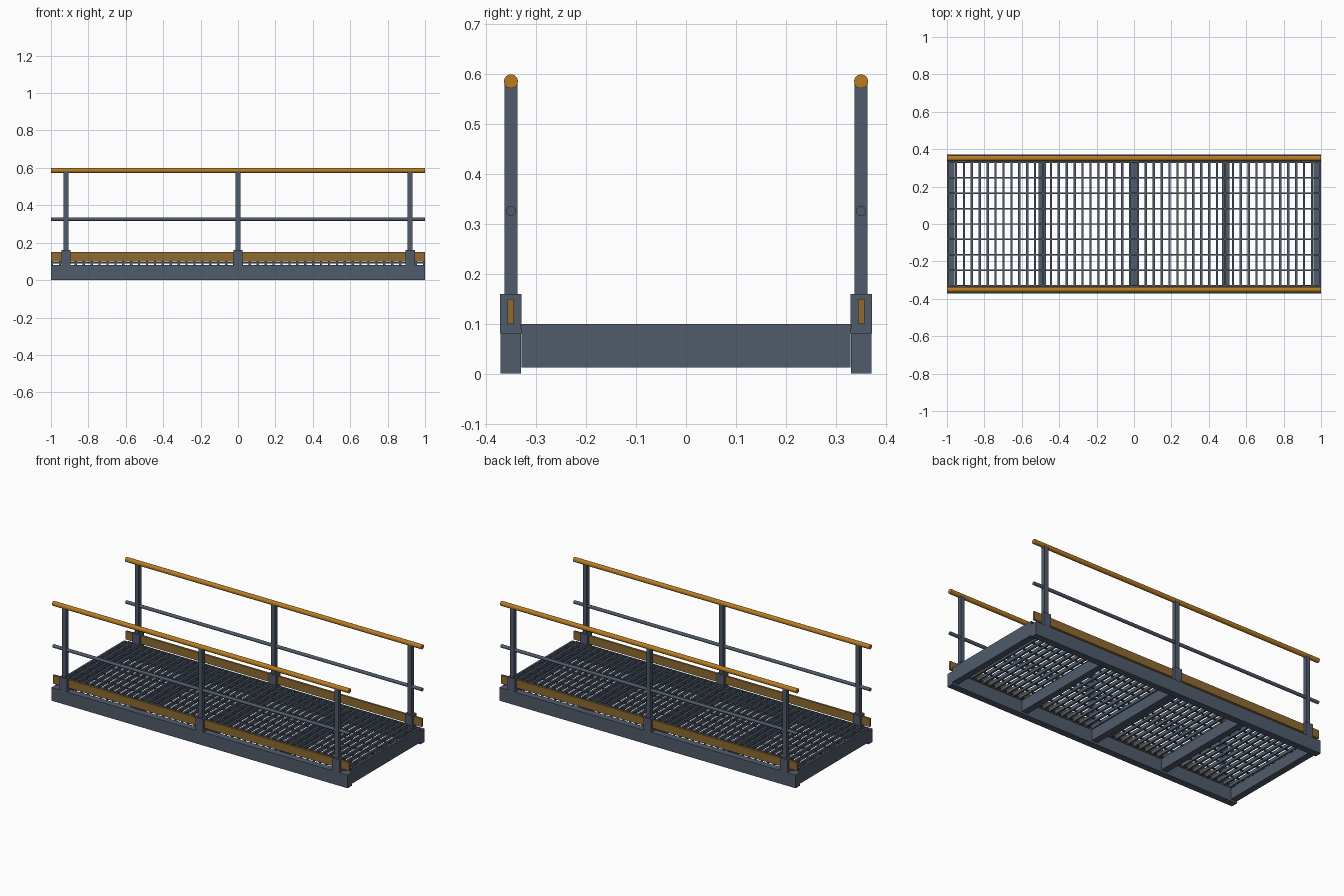
import bpy
import math

cube = bpy.data.objects.get("Cube")
if cube:
    bpy.data.objects.remove(cube, do_unlink=True)


def material(name, rgb):
    m = bpy.data.materials.new(name)
    m.use_nodes = True
    m.diffuse_color = (*rgb, 1)
    m.node_tree.nodes["Principled BSDF"].inputs["Base Color"].default_value = (*rgb, 1)
    return m


STEEL = material("blue grey steel", (0.08, 0.105, 0.148))
AMBER = material("amber handrail paint", (0.48, 0.2, 0.015))
OCHRE = material("ochre toe board paint", (0.27, 0.145, 0.032))


def box(name, x, y, z, mat):
    """Box from (min, max) ranges on each axis."""
    bpy.ops.mesh.primitive_cube_add(size=1, location=[sum(r) / 2 for r in (x, y, z)])
    ob = bpy.context.object
    ob.name = name
    ob.scale = [r[1] - r[0] for r in (x, y, z)]
    bpy.ops.object.transform_apply(location=False, rotation=False, scale=True)
    ob.data.materials.append(mat)
    return ob


def around(c, width):
    return (c - width / 2, c + width / 2)


def rail(name, y, z, radius, mat):
    """Round tube running the full length."""
    bpy.ops.mesh.primitive_cylinder_add(vertices=24, radius=radius, depth=2,
                                        location=(0, y, z), rotation=(0, math.pi / 2, 0))
    ob = bpy.context.object
    ob.name = name
    ob.data.materials.append(mat)
    bpy.ops.object.shade_smooth_by_angle(angle=math.radians(40))


def repeat(ob, axis, count, step):
    mod = ob.modifiers.new("repeat", 'ARRAY')
    mod.use_relative_offset = False
    mod.use_constant_offset = True
    offset = [0, 0, 0]
    offset[axis] = step
    mod.constant_offset_displace = offset
    mod.count = count


FULL = (-1, 1)
INNER = (-0.33, 0.33)

# Cross beams under the deck
for i in range(5):
    box(f"cross_beam_{i + 1}", around(-0.98 + 0.49 * i, 0.04), INNER, (0.012, 0.08), STEEL)

# Grating: bearing bars across the deck, thin rods along it
BARS, BAR_WIDTH = 48, 0.012
bars = box("grating_bars", (-1, -1 + BAR_WIDTH), INNER, (0.079, 0.1), STEEL)
repeat(bars, 0, BARS, (2 - BAR_WIDTH) / (BARS - 1))
rods = box("grating_rods", FULL, around(-0.329, 0.008), (0.09, 0.098), STEEL)
repeat(rods, 1, 9, 0.329 / 4)

# Stringer, toe board, posts and rails on each side
for side, s in (("right", -1), ("left", 1)):
    y = 0.351 * s
    box(f"{side}_stringer", FULL, around(y, 0.041), (0, 0.08), STEEL)
    box(f"{side}_toe_board", FULL, around(y, 0.013), (0.1, 0.15), OCHRE)
    for place, x in (("rear", -0.92), ("middle", 0), ("fore", 0.92)):
        box(f"{side}_{place}_post_base", around(x, 0.05), around(y, 0.043), (0.08, 0.16), STEEL)
        box(f"{side}_{place}_post", around(x, 0.026), around(y, 0.026), (0.16, 0.585), STEEL)
    rail(f"{side}_mid_rail", y, 0.326, 0.01, STEEL)
    rail(f"{side}_handrail", y, 0.586, 0.014, AMBER)
